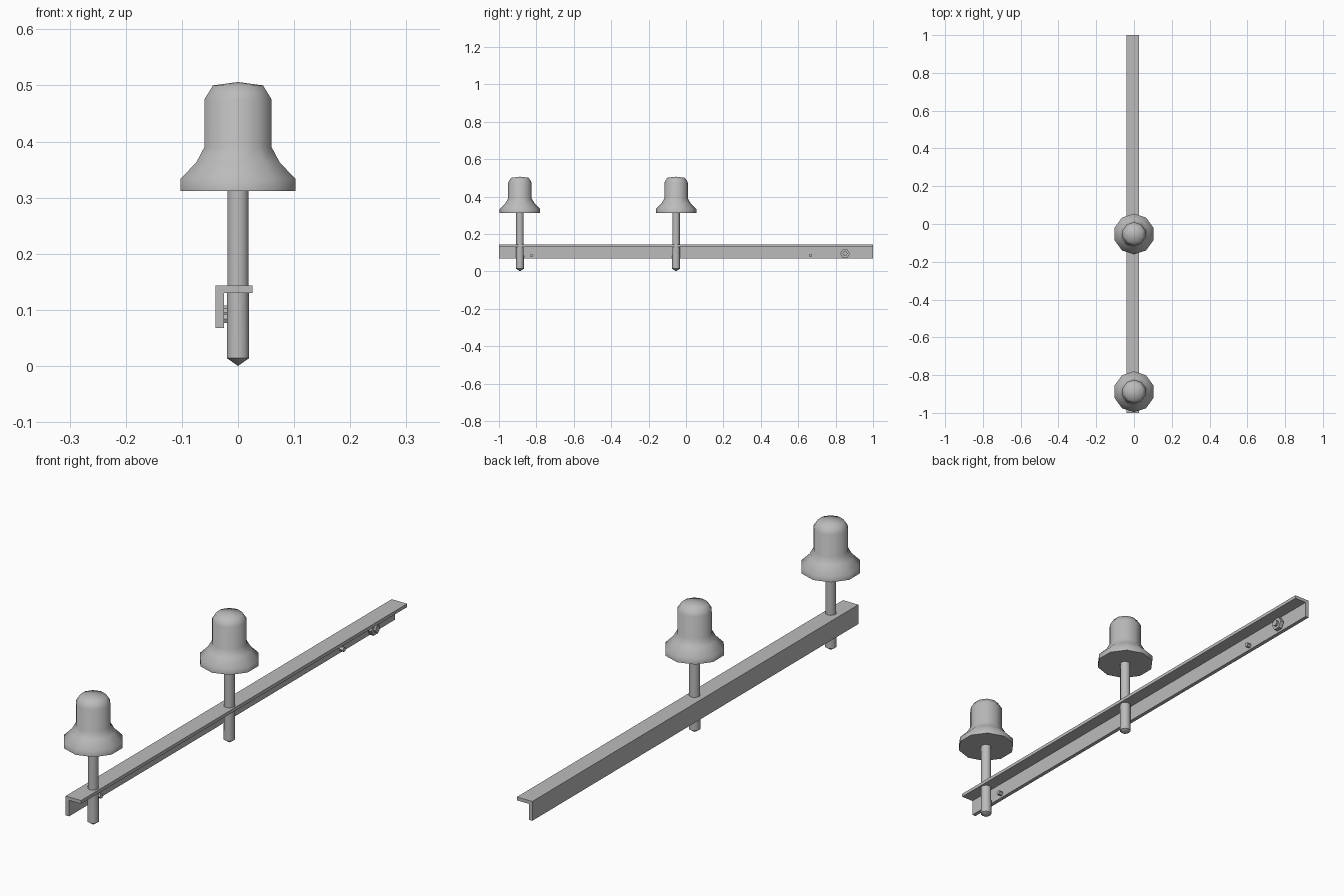
import bpy, bmesh, math
from mathutils import Matrix

cube = bpy.data.objects.get("Cube")
if cube:
    bpy.data.objects.remove(cube, do_unlink=True)

grey = bpy.data.materials.new("plain_grey")
grey.use_nodes = True
colour = (0.5, 0.5, 0.5, 1)
grey.diffuse_color = colour
grey.node_tree.nodes["Principled BSDF"].inputs["Base Color"].default_value = colour


def finish(name, bm, smooth_angle=None):
    bmesh.ops.remove_doubles(bm, verts=bm.verts, dist=1e-5)
    bmesh.ops.recalc_face_normals(bm, faces=bm.faces)
    mesh = bpy.data.meshes.new(name)
    bm.to_mesh(mesh)
    bm.free()
    mesh.materials.append(grey)
    obj = bpy.data.objects.new(name, mesh)
    bpy.context.collection.objects.link(obj)
    if smooth_angle:
        bpy.ops.object.select_all(action='DESELECT')
        obj.select_set(True)
        bpy.context.view_layer.objects.active = obj
        bpy.ops.object.shade_smooth_by_angle(angle=math.radians(smooth_angle))
    return obj


def turned(name, profile, y, sides=10, smooth_angle=70):
    """Spin a (radius, height) profile about a vertical axis, a corner facing the front."""
    bm = bmesh.new()
    verts = [bm.verts.new((0, -r, z)) for r, z in profile]
    edges = [bm.edges.new(pair) for pair in zip(verts, verts[1:])]
    bmesh.ops.spin(bm, geom=verts + edges, cent=(0, 0, 0), axis=(0, 0, 1),
                   angle=math.tau, steps=sides)
    obj = finish(name, bm, smooth_angle)
    obj.location.y = y
    return obj


def rod_x(name, radius, x0, x1, y, z, sides):
    """Prism lying along x."""
    bm = bmesh.new()
    place = Matrix.Translation(((x0 + x1) / 2, y, z)) @ Matrix.Rotation(math.pi / 2, 4, 'Y')
    bmesh.ops.create_cone(bm, cap_ends=True, segments=sides, radius1=radius,
                          radius2=radius, depth=x1 - x0, matrix=place)
    return finish(name, bm)


# Angle-iron crossarm: an L section extruded along y
section = [(-0.04, 0.068), (-0.025, 0.068), (-0.025, 0.13),
           (0.026, 0.13), (0.026, 0.143), (-0.04, 0.143)]
bm = bmesh.new()
end = bm.faces.new([bm.verts.new((x, -1, z)) for x, z in section])
swept = bmesh.ops.extrude_face_region(bm, geom=[end])["geom"]
bmesh.ops.translate(bm, vec=(0, 2, 0),
                    verts=[v for v in swept if isinstance(v, bmesh.types.BMVert)])
if not end.is_valid or len(bm.faces) < len(section) + 2:
    bm.faces.new([v for v in bm.verts if v.co.y < 0])
finish("crossarm", bm)

# Bell insulators on pointed pins
bell = [(0, 0.312), (0.108, 0.312), (0.108, 0.333), (0.078, 0.363),
        (0.063, 0.39), (0.063, 0.475), (0.047, 0.5), (0, 0.506)]
pin = [(0, 0), (0.021, 0.014), (0.02, 0.16), (0.02, 0.32)]
for label, y in (("front", -0.888), ("middle", -0.053)):
    turned(label + "_insulator", bell, y)
    turned(label + "_pin", pin, y, smooth_angle=45)

# Mounting bolt with hexagonal nut, and two small rivets inside the web
rod_x("bolt_shaft", 0.013, -0.026, 0.005, 0.85, 0.095, 10)
rod_x("bolt_nut", 0.026, -0.02, -0.004, 0.85, 0.095, 6)
for label, y in (("front", -0.825), ("back", 0.665)):
    rod_x(label + "_rivet", 0.009, -0.026, -0.008, y, 0.084, 6)
